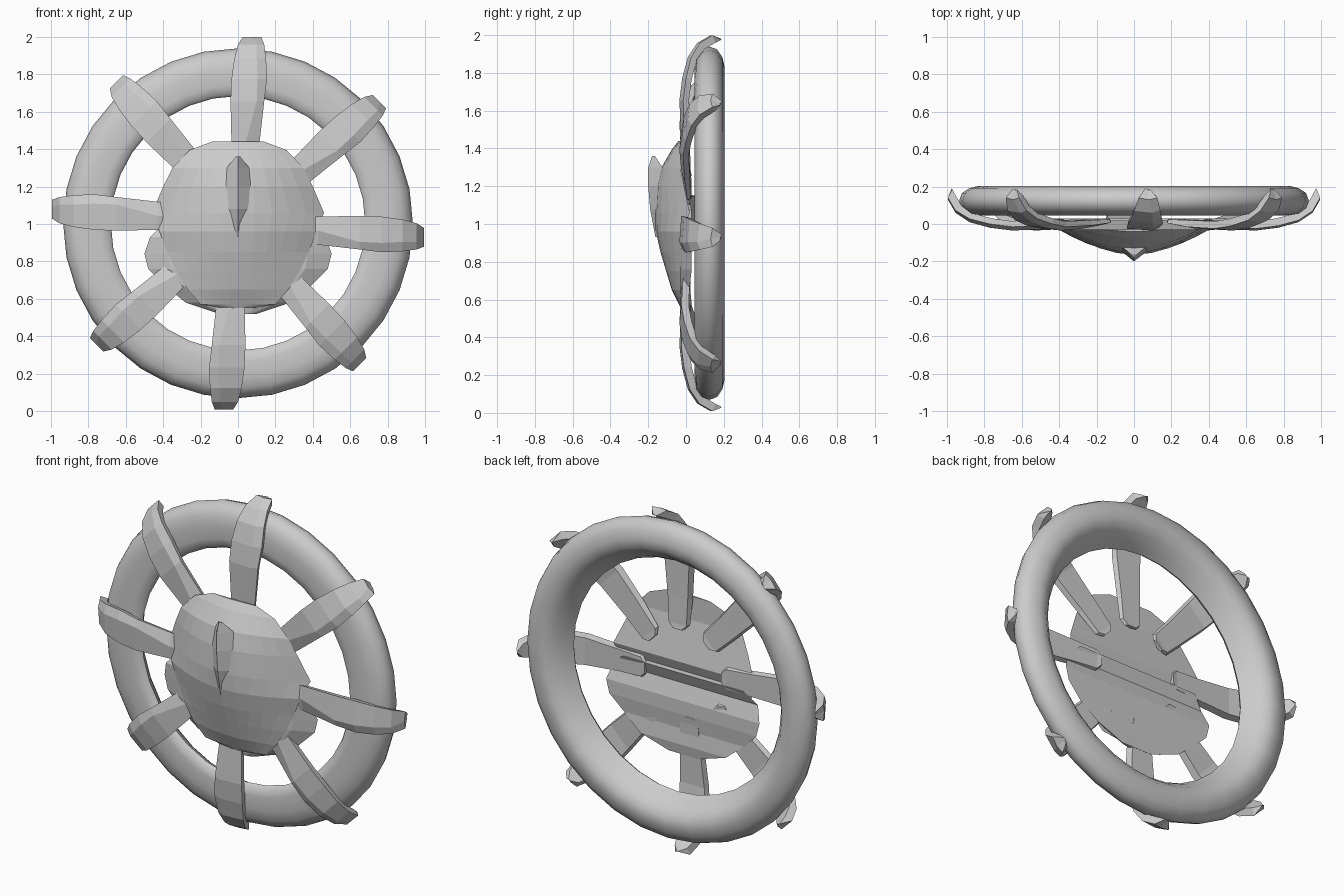
import bpy
import bmesh
import math

if "Cube" in bpy.data.objects:
    bpy.data.objects.remove(bpy.data.objects["Cube"])

# Single plain grey finish
grey = bpy.data.materials.new("plain grey")
grey.use_nodes = True
colour = (0.6, 0.6, 0.6, 1)
grey.diffuse_color = colour
grey.node_tree.nodes["Principled BSDF"].inputs["Base Color"].default_value = colour

CENTRE_Z = 1.004


def loft(name, rings, closed=False):
    """Skin a list of closed cross-sections; cap the ends or join them in a loop."""
    bm = bmesh.new()
    rows = [[bm.verts.new(p) for p in ring] for ring in rings]
    n = len(rows[0])
    pairs = list(zip(rows, rows[1:]))
    if closed:
        pairs.append((rows[-1], rows[0]))
    else:
        bm.faces.new(rows[0])
        bm.faces.new(rows[-1])
    for a, b in pairs:
        for i in range(n):
            j = (i + 1) % n
            bm.faces.new((a[i], a[j], b[j], b[i]))
    bmesh.ops.recalc_face_normals(bm, faces=bm.faces)
    mesh = bpy.data.meshes.new(name)
    bm.to_mesh(mesh)
    bm.free()
    mesh.materials.append(grey)
    obj = bpy.data.objects.new(name, mesh)
    bpy.context.collection.objects.link(obj)
    return obj


def shell(name, rows, power, steps):
    """Domed plate; each row is height, half width, crown depth, rim depth."""
    rings = []
    for z, w, crown, rim in rows:
        ts = [2 * i / steps - 1 for i in range(steps + 1)]
        rings.append([(w * t, rim + (crown - rim) * (1 - abs(t) ** power), z) for t in ts])
    return loft(name, rings)


# Outer ring: rounded front, inner wall sloping back to a raised rear lip
profile = [(0.68, 0.075), (0.695, 0.053), (0.74, 0.045), (0.82, 0.045), (0.88, 0.055),
           (0.92, 0.085), (0.935, 0.125), (0.92, 0.165), (0.88, 0.192),
           (0.83, 0.204), (0.785, 0.2), (0.745, 0.17), (0.705, 0.12)]
SEGMENTS = 32
rings = []
for k in range(SEGMENTS):
    a = 2 * math.pi * k / SEGMENTS
    rings.append([(r * math.cos(a), y, CENTRE_Z + r * math.sin(a)) for r, y in profile])
ring = loft("outer_ring", rings, closed=True)
bpy.context.view_layer.objects.active = ring
ring.select_set(True)
bpy.ops.object.shade_smooth_by_angle(angle=math.radians(50))

# Domed hub with folded back
shell("hub_shell", [
    (1.44, 0.14, -0.04, -0.03), (1.395, 0.26, -0.075, -0.03),
    (1.30, 0.35, -0.13, -0.03), (1.20, 0.40, -0.155, -0.01),
    (1.06, 0.46, -0.165, 0.02), (0.96, 0.42, -0.16, -0.02),
    (0.85, 0.38, -0.135, -0.02), (0.75, 0.33, -0.105, -0.03),
    (0.65, 0.27, -0.075, -0.03), (0.57, 0.20, -0.035, -0.02),
    (0.55, 0.08, -0.025, -0.01)], 1.8, 10)

# Lower plate that shows as a lobe on each side
shell("lower_plate", [
    (1.00, 0.40, -0.01, 0.03), (0.93, 0.47, -0.03, 0.00),
    (0.84, 0.50, -0.045, 0.03), (0.76, 0.48, -0.045, 0.03),
    (0.67, 0.39, -0.04, 0.02), (0.58, 0.28, -0.015, 0.03),
    (0.52, 0.10, 0.00, 0.02)], 4, 8)

# Pointed crest on the hub
shell("hub_crest", [
    (1.36, 0.012, -0.18, -0.165), (1.30, 0.06, -0.20, -0.125),
    (1.20, 0.075, -0.20, -0.14), (1.08, 0.07, -0.19, -0.145),
    (0.93, 0.01, -0.162, -0.14)], 1, 2)

# Eight hooked arms: radius, left, ridge, right, front depth, back shift, thickness
arm_rows = [
    (0.25, 0.00, 0.03, 0.075, 0.005, 0, 0.025),
    (0.28, -0.03, 0.035, 0.105, -0.005, 0, 0.03),
    (0.43, -0.035, 0.04, 0.115, -0.025, 0, 0.045),
    (0.65, -0.04, 0.10, 0.14, -0.035, 0, 0.05),
    (0.77, -0.035, 0.105, 0.155, -0.02, 0.01, 0.05),
    (0.88, -0.02, 0.10, 0.15, 0.01, 0.025, 0.045),
    (0.955, 0.00, 0.10, 0.14, 0.06, 0.035, 0.035),
    (0.995, 0.025, 0.08, 0.125, 0.13, 0.04, 0.025),
    (0.975, 0.06, 0.075, 0.09, 0.18, 0.005, 0.005)]
for k in range(8):
    c, s = math.cos(k * math.pi / 4), math.sin(k * math.pi / 4)
    rings = []
    for r, left, ridge, right, front, drop, thick in arm_rows:
        section = [(left, front + 0.01, r), (ridge, front, r), (right, front + thick * 0.4, r),
                   (right - 0.01, front + thick, r - drop),
                   (left + 0.01, front + thick, r - drop)]
        rings.append([(x * c + z * s, y, CENTRE_Z + z * c - x * s) for x, y, z in section])
    loft(f"arm_{k + 1}", rings)
